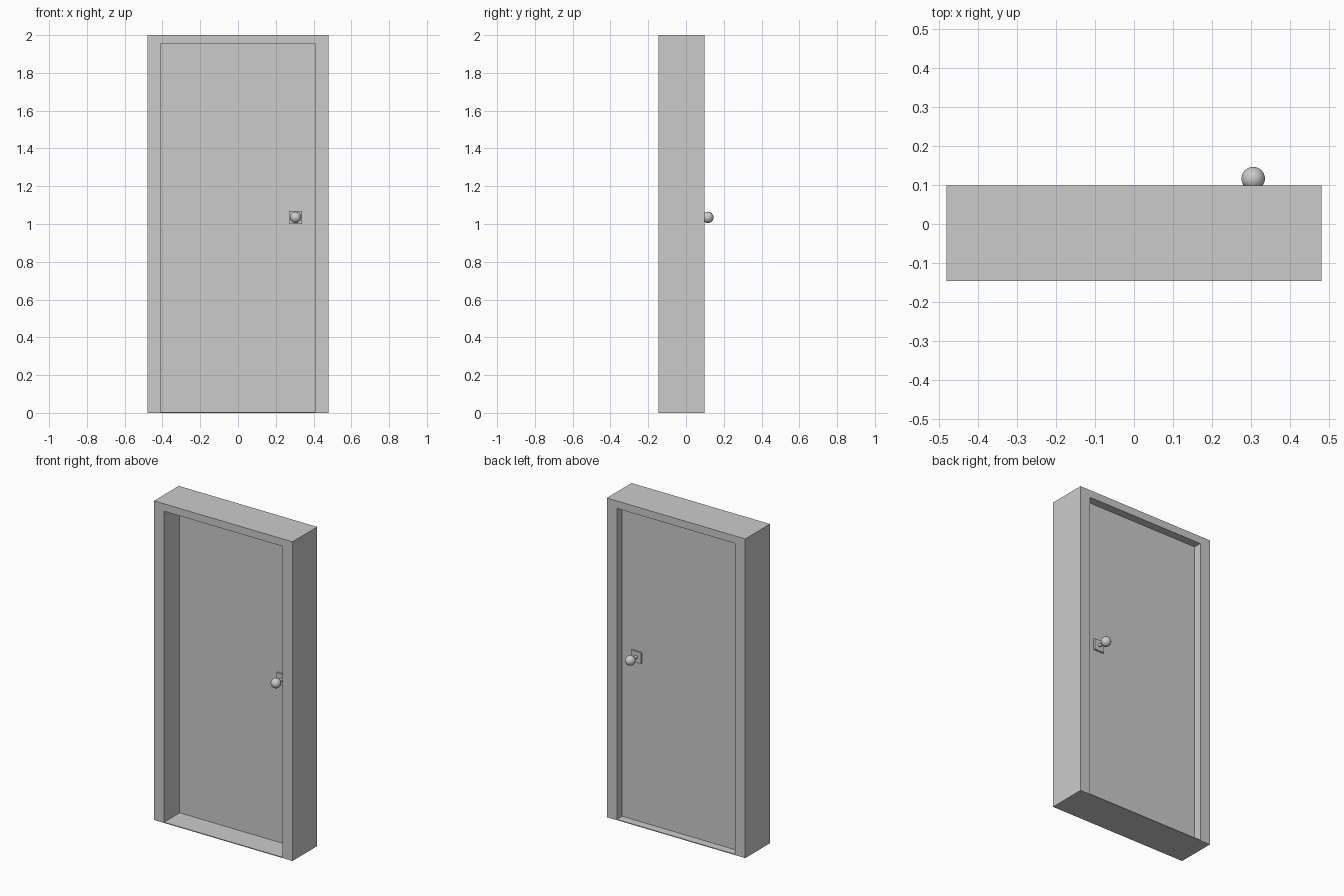
import bpy, bmesh
from math import pi
from mathutils import Matrix

if "Cube" in bpy.data.objects:
    bpy.data.objects.remove(bpy.data.objects["Cube"])


def link(name, bm):
    bmesh.ops.recalc_face_normals(bm, faces=bm.faces[:])
    mesh = bpy.data.meshes.new(name)
    bm.to_mesh(mesh)
    bm.free()
    ob = bpy.data.objects.new(name, mesh)
    bpy.context.collection.objects.link(ob)
    return ob


def box(name, x0, x1, y0, y1, z0, z1):
    bm = bmesh.new()
    m = (Matrix.Translation(((x0 + x1) / 2, (y0 + y1) / 2, (z0 + z1) / 2))
         @ Matrix.Diagonal((x1 - x0, y1 - y0, z1 - z0, 1)))
    bmesh.ops.create_cube(bm, size=1, matrix=m)
    return link(name, bm)


# Frame: rectangular ring with a thin sill, extruded through the wall depth
Y0, Y1 = -0.146, 0.099
IN_X, IN_Z0, IN_Z1 = 0.41, 0.005, 1.953
bm = bmesh.new()
outer = [bm.verts.new((x, Y0, z)) for x, z in
         ((-0.48, 0), (0.48, 0), (0.48, 2), (-0.48, 2))]
inner = [bm.verts.new((x, Y0, z)) for x, z in
         ((-IN_X, IN_Z0), (IN_X, IN_Z0), (IN_X, IN_Z1), (-IN_X, IN_Z1))]
ring = [bm.faces.new((outer[i], outer[(i + 1) % 4], inner[(i + 1) % 4], inner[i]))
        for i in range(4)]
ext = bmesh.ops.extrude_face_region(bm, geom=ring, use_keep_orig=True)
moved = [g for g in ext["geom"] if isinstance(g, bmesh.types.BMVert)]
bmesh.ops.translate(bm, verts=moved, vec=(0, Y1 - Y0, 0))
link("door_frame", bm)

# Door panel, set toward the back of the frame
D0, D1 = 0.008, 0.048
box("door_panel", -IN_X, IN_X, D0, D1, IN_Z0, IN_Z1)

# Plate, stem and round knob on each face of the door
KX, KZ = 0.305, 1.035
for side, face, s in (("front", D0, -1), ("back", D1, 1)):
    ya, yb = sorted((face, face + s * 0.01))
    box(side + "_knob_plate", KX - 0.035, KX + 0.035, ya, yb, KZ - 0.035, KZ + 0.035)

    bm = bmesh.new()
    bmesh.ops.create_cone(bm, cap_ends=True, segments=24, radius1=0.01, radius2=0.01,
                          depth=0.05, matrix=Matrix.Translation((KX, face + s * 0.03, KZ))
                          @ Matrix.Rotation(pi / 2, 4, 'X'))
    link(side + "_knob_stem", bm)

    bm = bmesh.new()
    bmesh.ops.create_uvsphere(bm, u_segments=32, v_segments=16, radius=0.03,
                              matrix=Matrix.Translation((KX, face + s * 0.068, KZ)))
    link(side + "_knob", bm)
